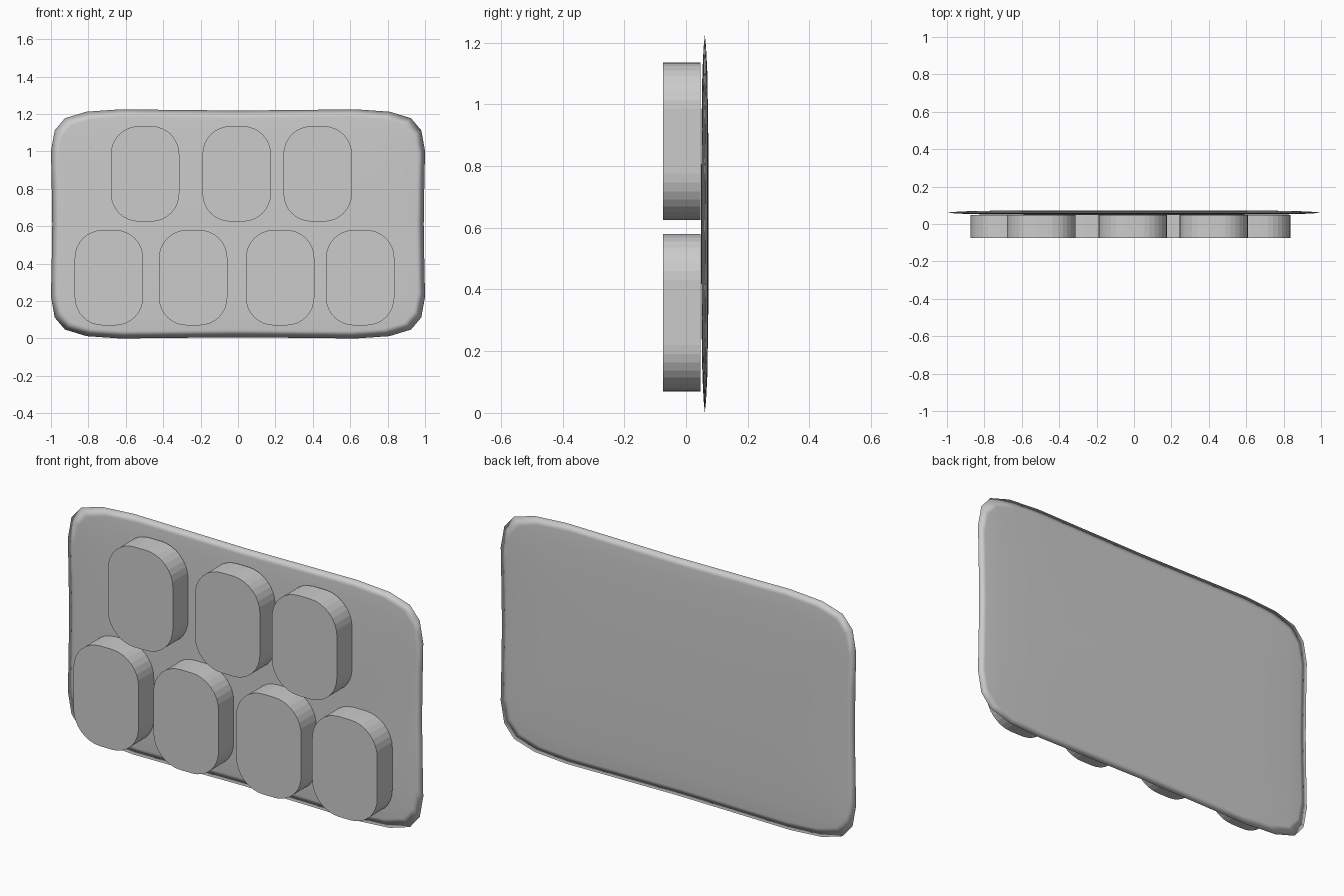
import bpy, bmesh
from math import sin, cos, pi

cube = bpy.data.objects.get("Cube")
if cube:
    bpy.data.objects.remove(cube, do_unlink=True)

grey = bpy.data.materials.new("plain grey")
grey.use_nodes = True
grey.diffuse_color = (0.6, 0.6, 0.6, 1)
grey.node_tree.nodes["Principled BSDF"].inputs["Base Color"].default_value = (0.6, 0.6, 0.6, 1)


def finish(name, bm):
    bmesh.ops.recalc_face_normals(bm, faces=bm.faces)
    mesh = bpy.data.meshes.new(name)
    bm.to_mesh(mesh)
    bm.free()
    mesh.materials.append(grey)
    obj = bpy.data.objects.new(name, mesh)
    bpy.context.collection.objects.link(obj)
    return obj


def bridge(bm, a, b):
    for i in range(len(a)):
        j = (i + 1) % len(a)
        bm.faces.new((a[i], a[j], b[j], b[i]))


def ring(bm, points, y, cx=0, cz=0):
    return [bm.verts.new((cx + x, y, cz + z)) for x, z in points]


# Thin pillow-shaped board: one quarter outline mirrored all round
MID_Y, MID_Z = 0.061, 0.6125
quarter = [(0.985, 0.2), (1.0, 0.39), (0.98, 0.5), (0.925, 0.565),
           (0.81, 0.6), (0.63, 0.6125), (0.3, 0.609)]
quarter[0] = (0.996, 0.2)
side = [(0.993, 0)]
top = [(0, 0.606)]
outline = (side + quarter + top + [(-x, z) for x, z in reversed(quarter)]
           + [(-x, z) for x, z in side] + [(-x, -z) for x, z in quarter]
           + [(x, -z) for x, z in top] + [(x, -z) for x, z in reversed(quarter)])
# Each step: inward distance from the edge, half thickness
steps = [(0.04, 0.004), (0.12, 0.008), (0.3, 0.011), (0.5, 0.012)]
bm = bmesh.new()
rim = ring(bm, outline, MID_Y, 0, MID_Z)
for sign in (-1, 1):
    last = rim
    for inset, depth in steps:
        points = [(x * (1 - inset), z * (1 - inset / 0.6125)) for x, z in outline]
        loop = ring(bm, points, MID_Y + sign * depth, 0, MID_Z)
        bridge(bm, last, loop)
        last = loop
    bm.faces.new(last)
board = finish("board", bm)
board.data.shade_smooth()


# Raised rounded pads in two rows
HALF_W, HALF_H, R, SEG = 0.183, 0.255, 0.15, 8
pad_outline = []
for corner, (sx, sz) in enumerate([(1, 1), (-1, 1), (-1, -1), (1, -1)]):
    for i in range(SEG + 1):
        a = (corner + i / SEG) * pi / 2
        pad_outline.append((sx * (HALF_W - R) + R * cos(a),
                            sz * (HALF_H - R) + R * sin(a)))

rows = {"upper": (0.88, [-0.497, -0.007, 0.426]),
        "lower": (0.325, [-0.69, -0.24, 0.225, 0.653])}
for row, (cz, centres) in rows.items():
    for n, cx in enumerate(centres, 1):
        bm = bmesh.new()
        front = ring(bm, pad_outline, -0.075, cx, cz)
        back = ring(bm, pad_outline, 0.047, cx, cz)
        bridge(bm, front, back)
        bm.faces.new(front)
        bm.faces.new(back)
        finish(f"{row}_pad_{n}", bm)
